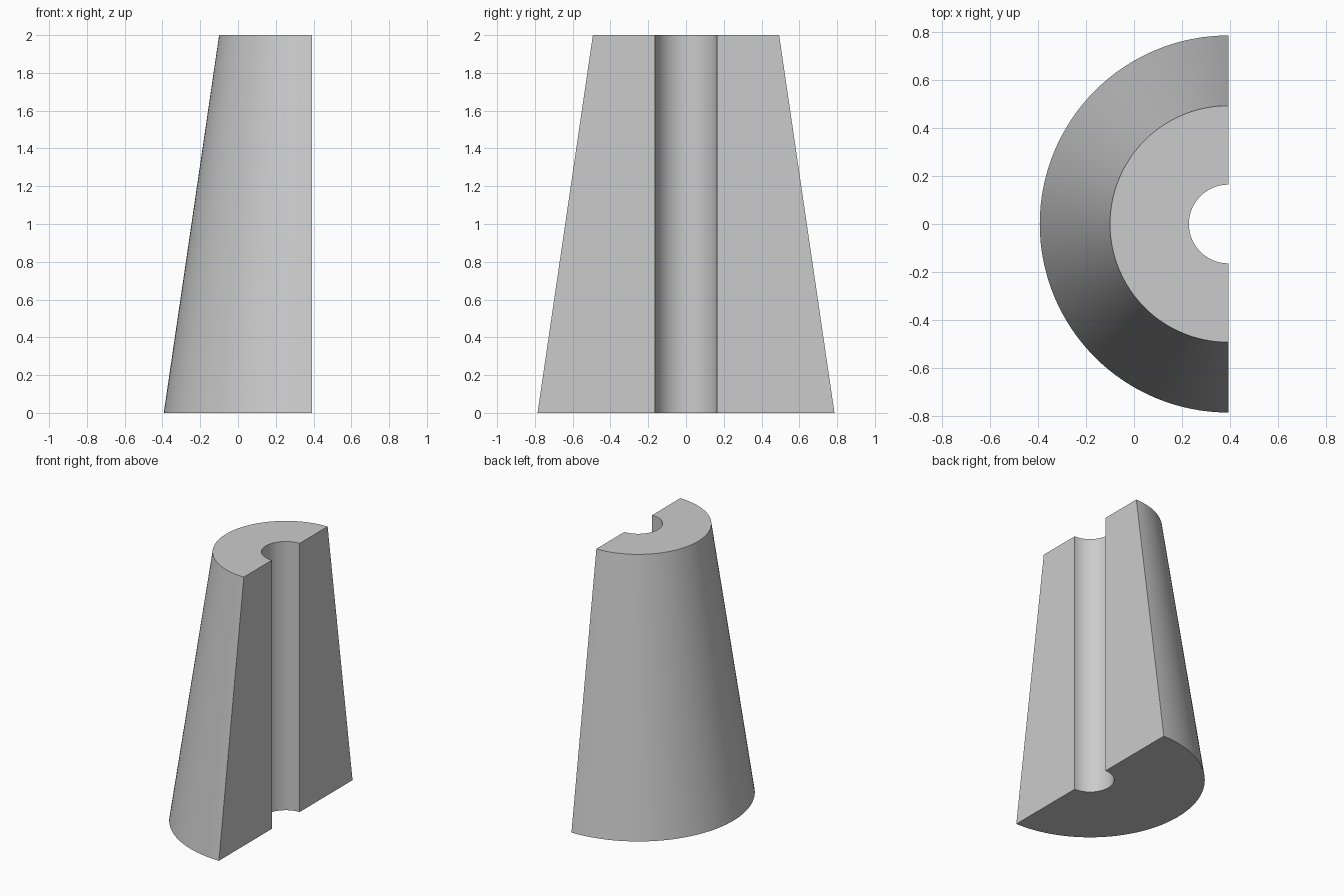
import bpy
import bmesh
import math

cube = bpy.data.objects.get("Cube")
if cube:
    bpy.data.objects.remove(cube, do_unlink=True)

HEIGHT = 2.0
BASE_R, TOP_R, BORE_R = 0.786, 0.493, 0.164
AXIS_X = BASE_R / 2      # the flat cut face lies on the cone axis
STEPS = 64

grey = bpy.data.materials.new("plain grey")
grey.use_nodes = True
colour = (0.6, 0.6, 0.6, 1.0)
grey.diffuse_color = colour
grey.node_tree.nodes["Principled BSDF"].inputs["Base Color"].default_value = colour

bm = bmesh.new()


def half_ring(radius, z):
    """Half circle of vertices bulging towards -x."""
    angles = [math.pi * (0.5 + i / STEPS) for i in range(STEPS + 1)]
    return [bm.verts.new((AXIS_X + radius * math.cos(a), radius * math.sin(a), z))
            for a in angles]


# Outer taper and straight bore
outer_low, outer_top = half_ring(BASE_R, 0), half_ring(TOP_R, HEIGHT)
bore_low, bore_top = half_ring(BORE_R, 0), half_ring(BORE_R, HEIGHT)

# Curved walls
for low, top in ((outer_low, outer_top), (bore_top, bore_low)):
    for i in range(STEPS):
        bm.faces.new((low[i], low[i + 1], top[i + 1], top[i]))

# Flat ends
bm.faces.new(outer_top + bore_top[::-1])
bm.faces.new(bore_low + outer_low[::-1])

# Flat cut faces beside the bore
for i in (0, STEPS):
    bm.faces.new((outer_low[i], outer_top[i], bore_top[i], bore_low[i]))

bmesh.ops.recalc_face_normals(bm, faces=bm.faces)
mesh = bpy.data.meshes.new("tapered_half_sleeve")
bm.to_mesh(mesh)
bm.free()
mesh.materials.append(grey)

sleeve = bpy.data.objects.new("tapered_half_sleeve", mesh)
bpy.context.collection.objects.link(sleeve)
bpy.ops.object.select_all(action='DESELECT')
sleeve.select_set(True)
bpy.context.view_layer.objects.active = sleeve
bpy.ops.object.shade_smooth_by_angle(angle=math.radians(30))
